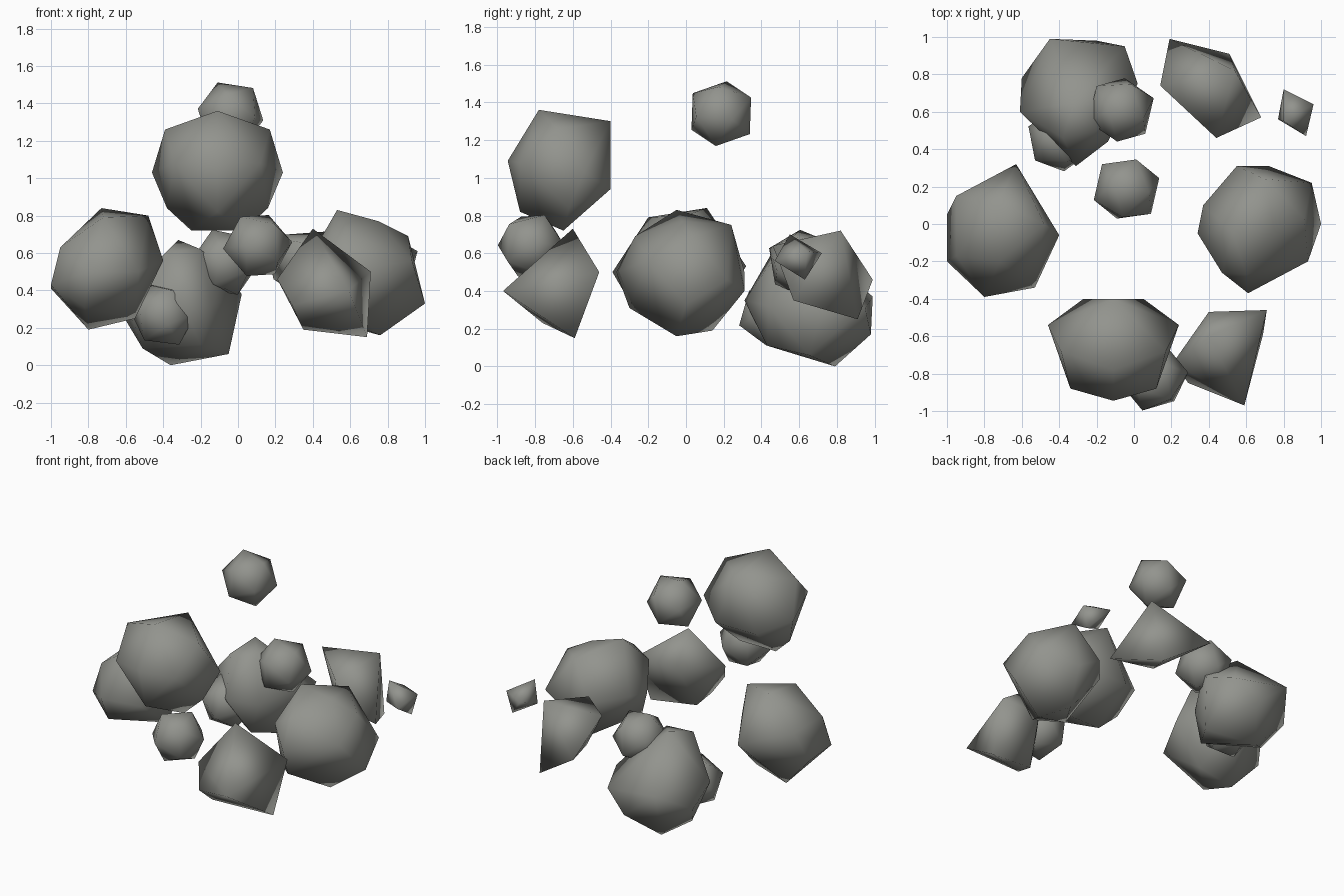
import bpy, bmesh
from mathutils import Euler, Vector

if "Cube" in bpy.data.objects:
    bpy.data.objects.remove(bpy.data.objects["Cube"])

stone = bpy.data.materials.new("grey_stone")
stone.diffuse_color = (0.29, 0.295, 0.27, 1)
stone.use_nodes = True
stone.node_tree.nodes["Principled BSDF"].inputs["Base Color"].default_value = stone.diffuse_color


def finish(name, bm):
    """Turn a bmesh into a smooth-shaded stone object."""
    bmesh.ops.recalc_face_normals(bm, faces=bm.faces[:])
    for f in bm.faces:
        f.smooth = True
    me = bpy.data.meshes.new(name)
    bm.to_mesh(me)
    bm.free()
    me.materials.append(stone)
    ob = bpy.data.objects.new(name, me)
    bpy.context.collection.objects.link(ob)
    return ob


def chunk(name, corners, mirror_x=None):
    """Angular rock: convex hull of a few corners, optionally mirrored."""
    bm = bmesh.new()
    for x, y, z in corners:
        if mirror_x is None:
            bm.verts.new((x, y, z))
        else:
            for s in ((1, -1) if x else (1,)):
                bm.verts.new((mirror_x + s * x, y, z))
    res = bmesh.ops.convex_hull(bm, input=bm.verts[:])
    junk = [e for e in res["geom_interior"] if isinstance(e, bmesh.types.BMVert)]
    bmesh.ops.delete(bm, geom=junk, context='VERTS')
    return finish(name, bm)


def pebble(name, centre, radius, turn):
    """Small round rock: a turned icosahedron."""
    bm = bmesh.new()
    bmesh.ops.create_icosphere(bm, subdivisions=1, radius=radius)
    rot = Euler(turn).to_matrix()
    for v in bm.verts:
        v.co = rot @ v.co + Vector(centre)
    return finish(name, bm)


# Upper front boulder, symmetric left to right
chunk("upper_boulder", [
    (0, -.78, 1.36), (0, -.40, 1.30), (.28, -.68, 1.26), (.35, -.54, 1.03),
    (.16, -.40, .94), (.27, -.62, .84), (.14, -.65, .72), (0, -.88, .82),
    (.23, -.88, 1.08), (0, -.945, 1.09)], mirror_x=-.11)

# Lowest boulder at the back left
chunk("back_left_boulder", [
    (-.36, .79, 0), (-.05, .65, .06), (-.45, .99, .37), (-.05, .95, .31),
    (-.2, .98, .17), (.02, .75, .38), (-.31, .31, .35), (-.2, .43, .11),
    (-.32, .65, .67), (-.2, .5, .62), (-.38, .46, .61), (-.6, .78, .24),
    (-.61, .6, .37), (-.51, .66, .09), (-.06, .62, .49), (-.14, .44, .32)])

# Wedge at the back right
chunk("back_right_wedge", [
    (.19, .99, .46), (.51, .91, .25), (.54, .82, .72), (.35, .61, .38),
    (.68, .57, .35), (.44, .46, .64), (.14, .74, .69)])

# Small chip beside the wedge
chunk("small_chip", [
    (.80, .55, .70), (.77, .56, .54), (.92, .63, .46),
    (.96, .64, .61), (.92, .47, .56), (.80, .72, .60)])

# Large boulder on the right
chunk("right_boulder", [
    (.53, -.05, .83), (.7, .24, .75), (.75, -.02, .77), (.91, .03, .69),
    (.95, .22, .46), (.72, .31, .4), (.55, .31, .5), (1, 0, .33),
    (.93, -.2, .56), (.61, -.37, .5), (.76, -.05, .16), (.65, .14, .19),
    (.47, -.26, .62), (.6, -.27, .69), (.6, -.3, .31), (.34, -.05, .5),
    (.37, .1, .52), (.45, -.15, .28)])

# Wedge at the front right
chunk("front_right_wedge", [
    (.4, -.6, .73), (.71, -.46, .5), (.69, -.59, .15), (.59, -.97, .4),
    (.35, -.62, .19), (.4, -.47, .5), (.21, -.74, .46), (.29, -.85, .32),
    (.33, -.76, .23)])

# Large boulder on the left
chunk("left_boulder", [
    (-.73, .11, .84), (-.72, -.2, .79), (-.48, 0, .8), (-.4, -.06, .56),
    (-.63, .32, .53), (-.95, .15, .63), (-1, .05, .41), (-1, -.2, .43),
    (-.95, -.17, .63), (-.8, -.39, .5), (-.53, -.34, .5),
    (-.82, -.28, .31), (-.8, .02, .19), (-.55, 0, .25)])

# Round pebbles
pebble("top_pebble", (-.04, .187, 1.34), .187, (.4, .6, .5))
pebble("front_pebble", (.105, -.82, .64), .187, (.9, .2, .5))
pebble("low_back_pebble", (-.395, .455, .27), .182, (.2, .7, .8))
pebble("middle_back_pebble", (-.07, .61, .55), .187, (.6, .5, .6))
